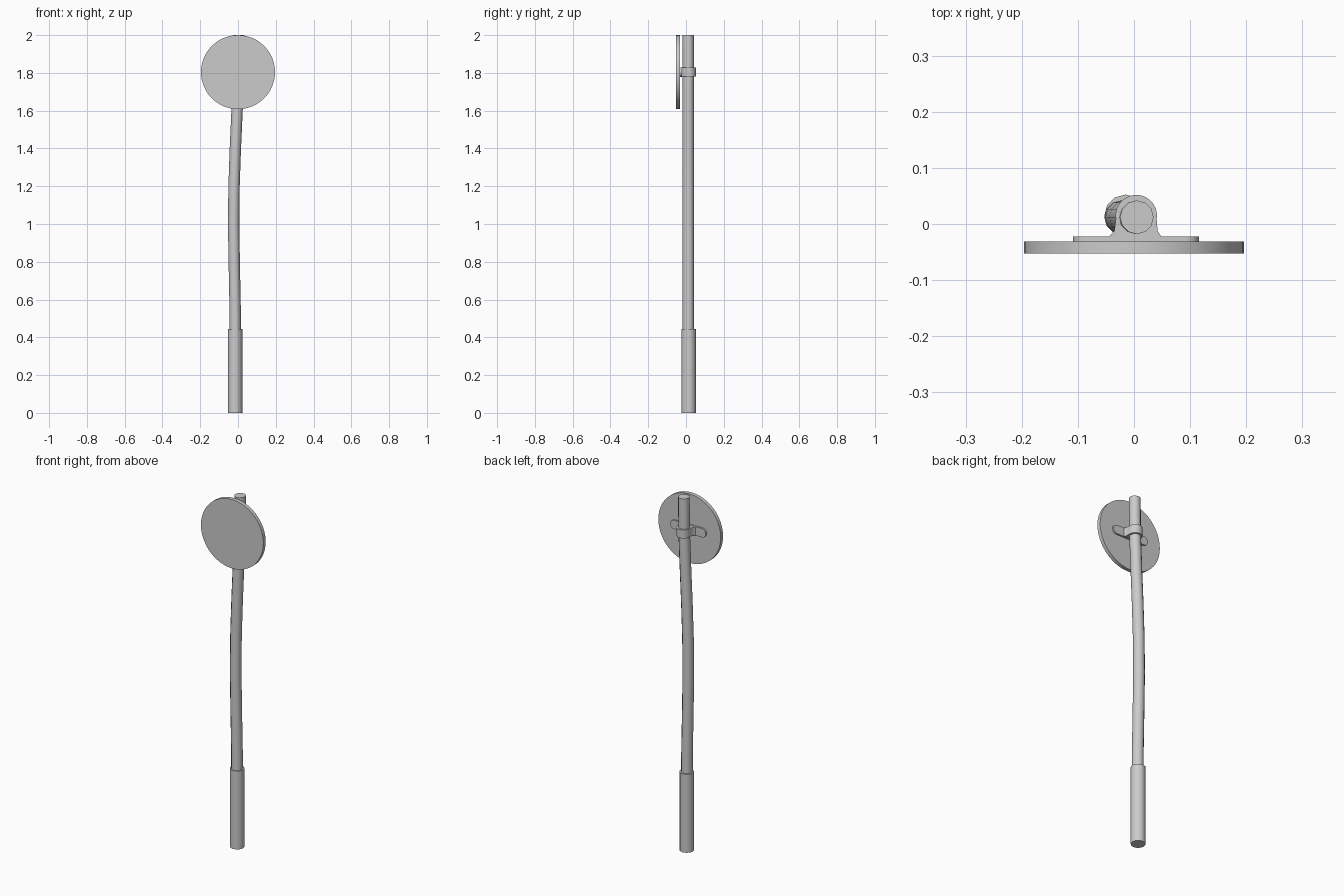
import bpy, bmesh, math
from mathutils import Vector

cube = bpy.data.objects.get("Cube")
if cube:
    bpy.data.objects.remove(cube, do_unlink=True)

GREY = (0.6, 0.6, 0.6, 1)
grey = bpy.data.materials.new("plain grey")
grey.use_nodes = True
grey.diffuse_color = GREY
grey.node_tree.nodes["Principled BSDF"].inputs["Base Color"].default_value = GREY


def finish(bm, name):
    bmesh.ops.recalc_face_normals(bm, faces=bm.faces)
    mesh = bpy.data.meshes.new(name)
    bm.to_mesh(mesh)
    bm.free()
    mesh.materials.append(grey)
    obj = bpy.data.objects.new(name, mesh)
    bpy.context.collection.objects.link(obj)
    bpy.ops.object.select_all(action='DESELECT')
    obj.select_set(True)
    bpy.context.view_layer.objects.active = obj
    bpy.ops.object.shade_smooth_by_angle(angle=math.radians(38))
    return obj


def arc(cx, cy, r, start, end, steps):
    angles = [math.radians(start + (end - start) * i / steps) for i in range(steps + 1)]
    return [(cx + r * math.cos(a), cy + r * math.sin(a)) for a in angles]


def prism(name, outline, offset):
    """Extrude a closed 3D outline along an offset."""
    bm = bmesh.new()
    face = bm.faces.new([bm.verts.new(p) for p in outline])
    made = bmesh.ops.extrude_face_region(bm, geom=[face], use_keep_orig=True)
    moved = [v for v in made["geom"] if isinstance(v, bmesh.types.BMVert)]
    bmesh.ops.translate(bm, verts=moved, vec=offset)
    return finish(bm, name)


def tube(name, path, sides=12):
    """Stack rings of (x, y, z, radius) into a capped rod."""
    bm = bmesh.new()
    rings = []
    for x, y, z, r in path:
        rings.append([bm.verts.new((px, py, z)) for px, py in
                      arc(x, y, r, 0, 360, sides)[:-1]])
    for low, high in zip(rings, rings[1:]):
        for i in range(sides):
            j = (i + 1) % sides
            bm.faces.new((low[i], low[j], high[j], high[i]))
    bm.faces.new(rings[0])
    bm.faces.new(rings[-1])
    return finish(bm, name)


# Gently bowed pole and its grip sleeve
pole_x = [(0.3, -0.014), (0.55, -0.015), (0.8, -0.02), (1.0, -0.023), (1.2, -0.021),
          (1.4, -0.014), (1.6, -0.005), (1.8, 0.003), (2.0, 0.005)]
tube("pole", [(x, 0.012, z, 0.03) for z, x in pole_x])
tube("grip_sleeve", [(-0.015, 0.0145, 0, 0.038), (-0.015, 0.0145, 0.445, 0.038)])

# Round disc on the front of the pole
prism("disc", [(x, -0.0525, z) for x, z in arc(0, 1.804, 0.196, 0, 360, 48)[:-1]],
      Vector((0, 0.021, 0)))

# Mounting plate with rounded ends
ends = arc(0.091, 1.804, 0.025, -90, 90, 8) + arc(-0.084, 1.804, 0.025, 90, 270, 8)
prism("mounting_plate", [(x, -0.0315, z) for x, z in ends], Vector((0, 0.0095, 0)))

# Clamp wrapped around the pole, flaring into the plate
clamp = ([(0.05, -0.024), (0.042, -0.012)] + arc(0.004, 0.015, 0.037, -10, 190, 14)
         + [(-0.035, -0.012), (-0.046, -0.024)])
prism("pole_clamp", [(x, y, 1.78) for x, y in clamp], Vector((0, 0, 0.048)))
